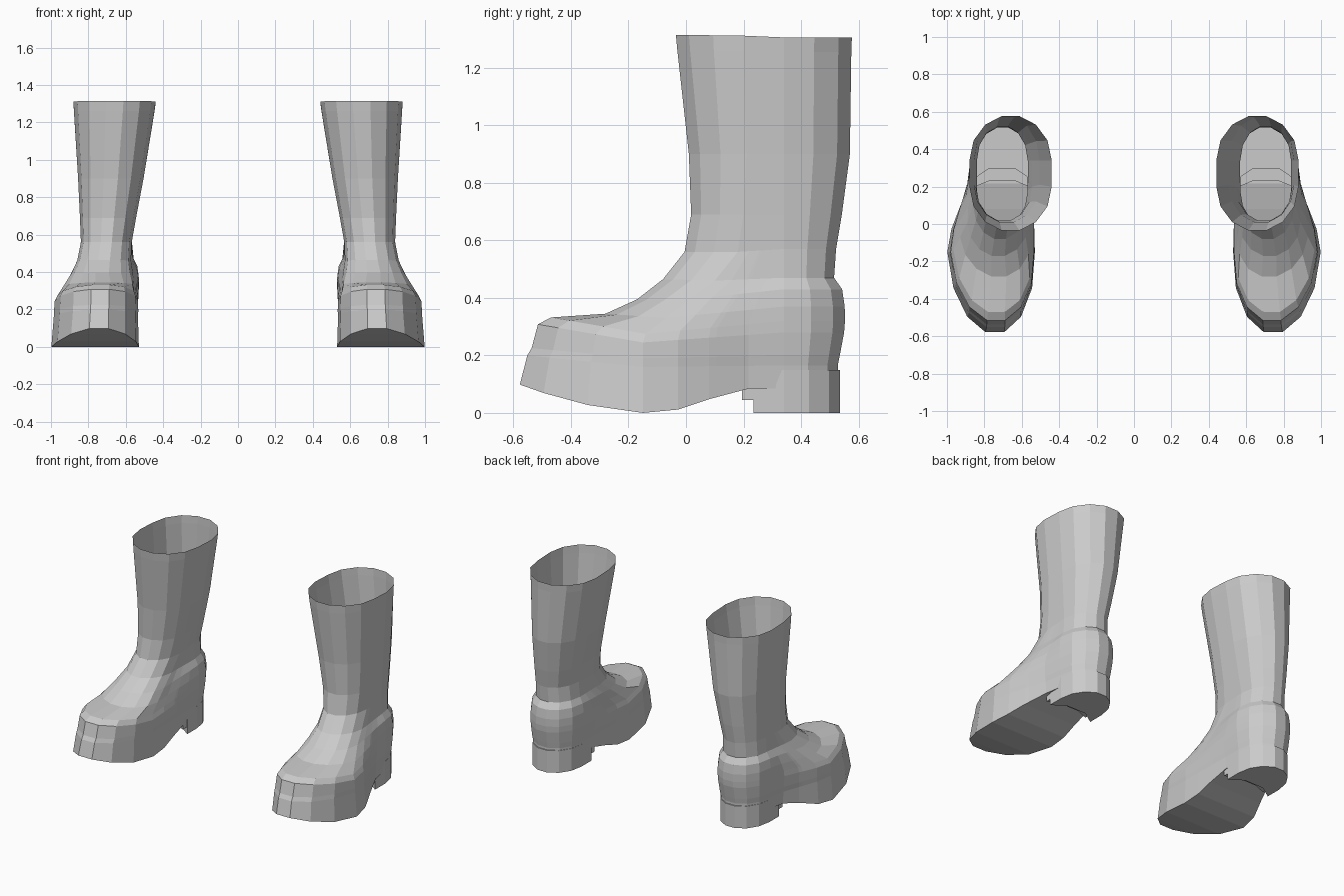
import bpy, bmesh, math

if "Cube" in bpy.data.objects:
    bpy.data.objects.remove(bpy.data.objects["Cube"])

ARC = [math.radians(a) for a in (-90, -64, -38, -12.5, 12.5, 38, 64, 90)]
TIP = math.cos(math.radians(12.5))
SIDE = (0.25, 0.47, 0.52, 0.75)


def sole_z(y):
    """Height of the underside: toe spring, flat ball, step, rising arch."""
    pts = [(-.60, .105), (-.55, .09), (-.45, .052), (-.3, .018), (-.15, 0), (.04, .018),
           (.07, .045), (.22, .085), (.6, .085)]
    for (y0, z0), (y1, z1) in zip(pts, pts[1:]):
        if y <= y1:
            return z0 + (z1 - z0) * (y - y0) / (y1 - y0)
    return pts[-1][1]


def ring(yf, yb, ybal, yheel, bal, heel, zf, zm, zb):
    """Closed foot-shaped section: front arc, outer side, back arc, inner side."""
    cb, hb = (bal[0] + bal[1]) / 2, (bal[1] - bal[0]) / 2
    ch, hh = (heel[0] + heel[1]) / 2, (heel[1] - heel[0]) / 2
    skew = -0.02 if yf < -.2 else 0
    pts = []
    for a in ARC:
        c = math.cos(a) / TIP
        pts.append((cb + hb * math.sin(a) + skew * c, ybal - (ybal - yf) * c, zm + (zf - zm) * c))

    def side(k, t):
        s = t * t * (3 - 2 * t)
        return (bal[k] + (heel[k] - bal[k]) * s, ybal + (yheel - ybal) * t, zm + (zb - zm) * t)

    pts += [side(1, t) for t in SIDE]
    for a in reversed(ARC):
        pts.append((ch + hh * math.sin(a), yheel + (yb - yheel) * math.cos(a) / TIP, zb))
    pts += [side(0, t) for t in reversed(SIDE)]
    return pts


def finish(bm, name):
    """Make a flat-shaded object mirrored into the pair."""
    bmesh.ops.recalc_face_normals(bm, faces=bm.faces)
    me = bpy.data.meshes.new(name)
    bm.to_mesh(me)
    bm.free()
    ob = bpy.data.objects.new(name, me)
    bpy.context.collection.objects.link(ob)
    ob.modifiers.new("pair", 'MIRROR').use_mirror_merge = False
    return ob


# Boot body sections, from the cuff down to the edge of the outsole
S = [
    # front, back, ball y, heel y, ball x, heel x, z front, z ball, z back
    (-.035, .577, .20, .34, (.44, .88), (.44, .88), 1.315, 1.312, 1.306),
    (-.030, .575, .20, .34, (.447, .877), (.447, .877), 1.26, 1.26, 1.255),
    (.010, .570, .21, .34, (.505, .855), (.505, .855), .90, .90, .90),
    (.018, .542, .20, .34, (.545, .845), (.545, .845), .69, .69, .69),
    (-.005, .522, .18, .34, (.568, .84), (.568, .84), .56, .56, .57),
    (-.080, .515, .10, .34, (.572, .86), (.558, .845), .465, .46, .47),
    (-.170, .543, .01, .34, (.562, .89), (.538, .868), .395, .395, .43),
    (-.280, .552, -.07, .34, (.555, .93), (.53, .875), .345, .33, .37),
    (-.470, .553, -.14, .34, (.545, .965), (.53, .875), .332, .275, .32),
    (-.515, .550, -.15, .34, (.535, .98), (.532, .875), .308, .245, .28),
    (-.537, .535, -.15, .34, (.533, .984), (.54, .87), .225, .19, .20),
    (-.552, .528, -.15, .34, (.535, .985), (.545, .865), .20, .16, .165),
    (-.578, .528, -.15, .34, (.53, .998), (.55, .86), 0, 0, 0),
]
bm = bmesh.new()
rows = [ring(*s) for s in S]
rows[-1] = [(x, y, sole_z(y)) for x, y, z in rows[-1]]
loops = [[bm.verts.new(p) for p in r] for r in rows]
n = len(loops[0])
for a, b in zip(loops, loops[1:]):
    for i in range(n):
        j = (i + 1) % n
        bm.faces.new((a[i], b[i], b[j], a[j]))

# Underside: strips across the sole from the inner to the outer edge
base = loops[-1]
right = [base[i] for i in range(4, 16)]
left = [base[(7 - i) % n] for i in range(4, 16)]
for i in range(len(right) - 1):
    bm.faces.new((left[i], right[i], right[i + 1], left[i + 1]))
finish(bm, "boot_body")


def heel_block(name, y_side, y_mid, x0, x1, yb, z0, z1):
    """D-shaped slab with a hollowed front edge."""
    cx, hx, yc = (x0 + x1) / 2, (x1 - x0) / 2, .34
    plan = [(cx + hx * math.sin(a), yc + (yb - yc) * math.cos(a) / TIP) for a in reversed(ARC)]
    plan += [(x0, y_side), (cx - hx * .45, y_mid), (cx + hx * .45, y_mid), (x1, y_side)]
    b = bmesh.new()
    f = b.faces.new([b.verts.new((x, y, z0)) for x, y in plan])
    g = bmesh.ops.extrude_face_region(b, geom=[f])
    bmesh.ops.translate(b, vec=(0, 0, z1 - z0),
                        verts=[v for v in g['geom'] if isinstance(v, bmesh.types.BMVert)])
    finish(b, name)


# Stacked heel and the small ledge in front of it
heel_block("heel", .235, .295, .545, .865, .535, 0, .15)
heel_block("heel_seat", .195, .23, .55, .86, .52, .045, .11)
